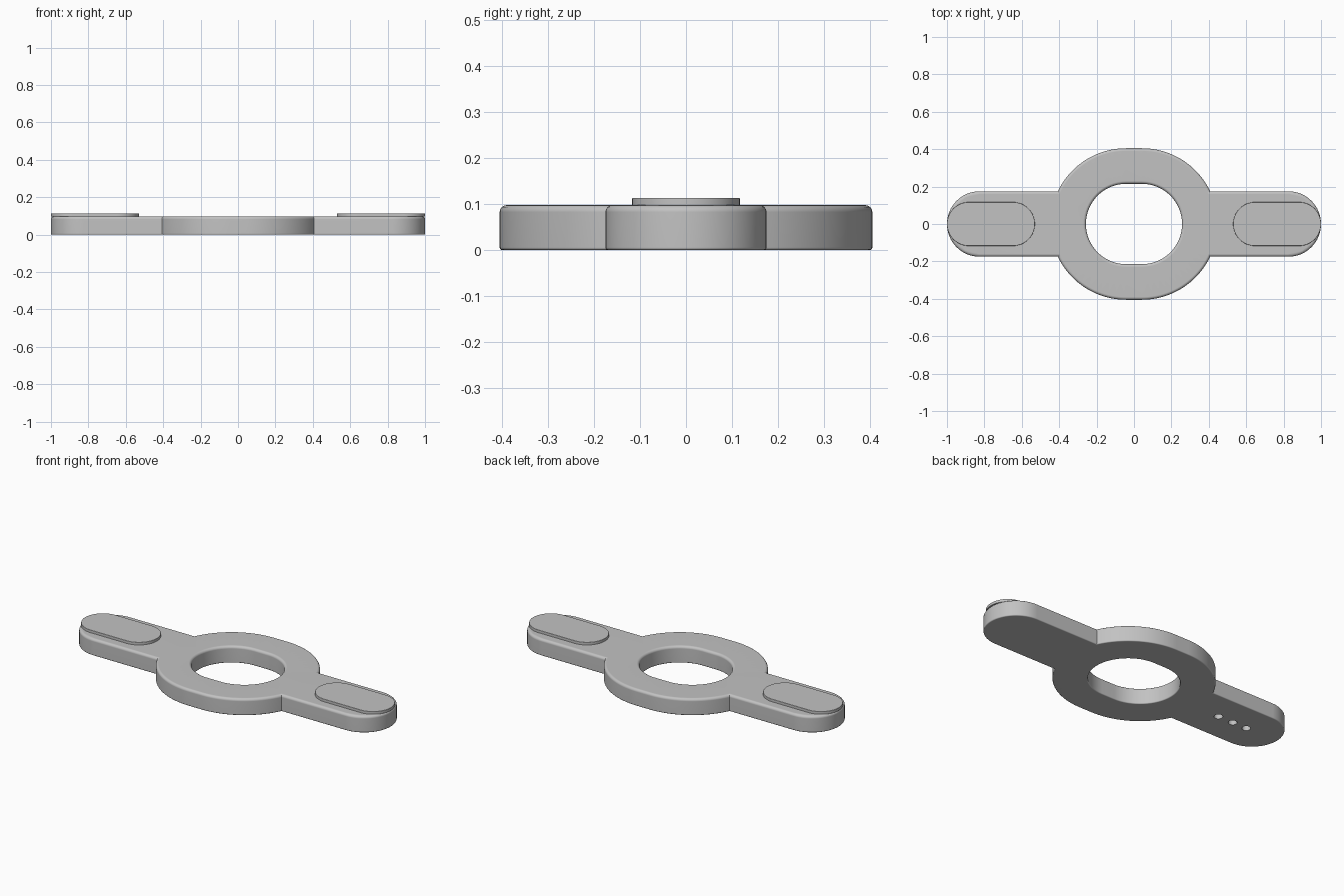
import bpy, bmesh
from math import cos, sin, pi, sqrt, asin, acos

cube = bpy.data.objects.get("Cube")
if cube:
    bpy.data.objects.remove(cube)

HEIGHT = 0.098
RING_R, RING_SHIFT = 0.405, 0.042   # two half discs slightly pulled apart
HOLE_R = 0.215
ARM_W, TIP = 0.175, 1.0
STEPS = 32

grey = bpy.data.materials.new("light_grey")
grey.use_nodes = True
colour = (0.54, 0.54, 0.54, 1)
grey.diffuse_color = colour
grey.node_tree.nodes["Principled BSDF"].inputs["Base Color"].default_value = colour


def arc(cx, r, a0, a1, n=STEPS):
    return [(cx + r * cos(a0 + (a1 - a0) * i / n), r * sin(a0 + (a1 - a0) * i / n))
            for i in range(n + 1)]


def stadium(x0, x1, r):
    return arc(x1, r, -pi / 2, pi / 2) + arc(x0, r, pi / 2, 3 * pi / 2)


def body_outline(inset):
    # Arm tip on the right, then the upper ring arc; the other half is its rotation
    w, r = ARM_W - inset, RING_R - inset
    join = asin(w / r)
    half = arc(TIP - ARM_W, w, -pi / 2, pi / 2)
    half += arc(RING_SHIFT, r, join, pi / 2) + arc(-RING_SHIFT, r, pi / 2, pi - join)
    return half + [(-x, -y) for x, y in half]


def hole_outline(inset):
    return stadium(-RING_SHIFT, RING_SHIFT, HOLE_R + inset)


def rounded_layers(z0, z1, low, high, n=4):
    # Pairs of inset and height with a rounded bottom and top edge
    turn = [i / n * pi / 2 for i in range(n + 1)]
    return ([(low * (1 - sin(a)), z0 + low * (1 - cos(a))) for a in turn] +
            [(high * (1 - cos(a)), z1 - high * (1 - sin(a))) for a in turn])


def add_wall(bm, outline, layers):
    rings = [[bm.verts.new((x, y, z)) for x, y in outline(inset)] for inset, z in layers]
    for a, b in zip(rings, rings[1:]):
        for i in range(len(a)):
            j = (i + 1) % len(a)
            bm.faces.new((a[i], a[j], b[j], b[i]))
    return rings[0], rings[-1]


def fill(bm, loops):
    edges = [bm.edges.get((l[i - 1], l[i])) for l in loops for i in range(len(l))]
    bmesh.ops.triangle_fill(bm, edges=edges, use_beauty=True)


def finish(bm, name):
    bmesh.ops.recalc_face_normals(bm, faces=bm.faces[:])
    mesh = bpy.data.meshes.new(name)
    bm.to_mesh(mesh)
    bm.free()
    mesh.materials.append(grey)
    obj = bpy.data.objects.new(name, mesh)
    bpy.context.collection.objects.link(obj)
    bpy.ops.object.select_all(action='DESELECT')
    obj.select_set(True)
    bpy.context.view_layer.objects.active = obj
    bpy.ops.object.shade_smooth_by_angle(angle=pi / 6)
    mod = obj.modifiers.new("even_shading", 'WEIGHTED_NORMAL')
    mod.keep_sharp = True
    return obj


# Ring plate with two arms, an open centre and three blind holes underneath
bm = bmesh.new()
layers = rounded_layers(0, HEIGHT, 0.006, 0.015)
outer_low, outer_high = add_wall(bm, body_outline, layers)
inner_low, inner_high = add_wall(bm, hole_outline, layers)
bottom_loops = [outer_low, inner_low]
for cx in (-0.59, -0.69, -0.785):
    low, deep = add_wall(bm, lambda inset: arc(cx, 0.024, 0, 2 * pi, 24)[:-1],
                         [(0, 0), (0, 0.04)])
    bottom_loops.append(low)
    bm.faces.new(deep)
fill(bm, bottom_loops)
fill(bm, [outer_high, inner_high])
finish(bm, "ring_plate")

# Thin raised pads on both arms
PAD_R = 0.117
for side, name in ((1, "left_pad"), (-1, "right_pad")):
    bm = bmesh.new()
    ends = sorted((side * (0.53 + PAD_R), side * (TIP - PAD_R)))
    low, high = add_wall(bm, lambda inset: stadium(*ends, PAD_R - inset),
                         rounded_layers(HEIGHT - 0.001, 0.114, 0.001, 0.002))
    bm.faces.new(low)
    bm.faces.new(high)
    finish(bm, name)
